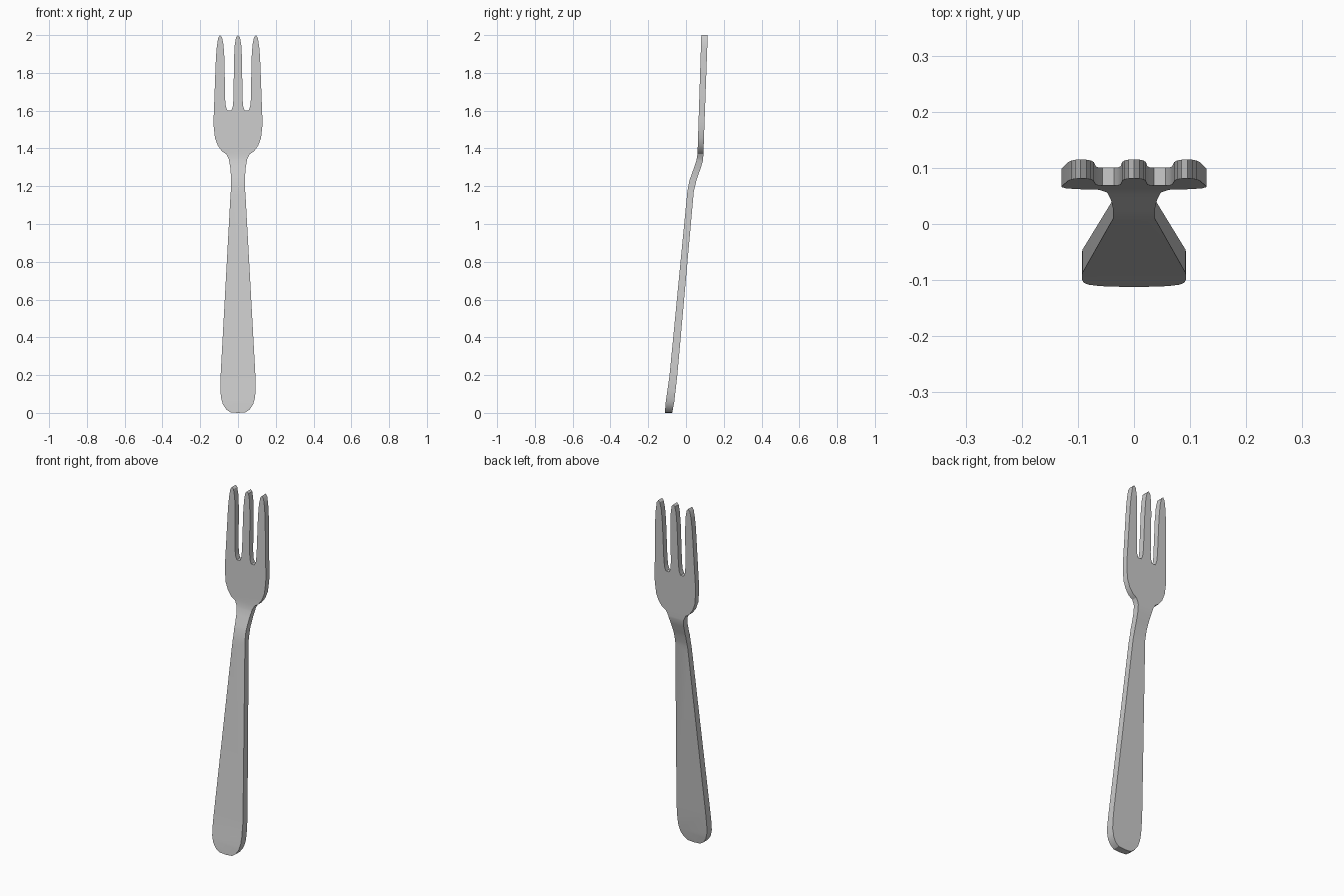
import bpy, bmesh

# Half outline of the fork (x, z), from handle butt round to centre tine tip
HALF = [(0.04, 0.003), (0.062, 0.018), (0.08, 0.045), (0.09, 0.08), (0.093, 0.12),
        (0.092, 0.2), (0.041, 1.13), (0.037, 1.19), (0.037, 1.25), (0.041, 1.30), (0.049, 1.345),
        (0.062, 1.37), (0.085, 1.385), (0.107, 1.415), (0.122, 1.455), (0.129, 1.52),
        (0.129, 1.56), (0.117, 1.88), (0.112, 1.94), (0.105, 1.985), (0.095, 2.0),
        (0.085, 1.99), (0.077, 1.95), (0.072, 1.88), (0.068, 1.66), (0.064, 1.62),
        (0.056, 1.60), (0.036, 1.60), (0.028, 1.62), (0.024, 1.66), (0.021, 1.88),
        (0.017, 1.95), (0.010, 1.99)]

# Side profile: (z, y) of the front and back surfaces
FRONT = [(0.0, -0.112), (0.06, -0.107), (0.2, -0.087), (1.17, 0.007), (1.23, 0.018),
         (1.30, 0.043), (1.335, 0.055), (1.37, 0.061), (2.0, 0.081)]
BACK = [(0.0, -0.073), (0.06, -0.062), (0.2, -0.046), (1.17, 0.041), (1.23, 0.055),
        (1.30, 0.079), (1.335, 0.090), (1.37, 0.092), (2.0, 0.115)]


def profile_y(profile, z):
    for (z0, y0), (z1, y1) in zip(profile, profile[1:]):
        if z <= z1:
            return y0 + (y1 - y0) * (z - z0) / (z1 - z0)
    return profile[-1][1]


# Flat silhouette, mirrored about x = 0
outline = [(0.0, 0.0)] + HALF + [(0.0, 2.0)] + [(-x, z) for x, z in reversed(HALF)]
bm = bmesh.new()
bm.faces.new([bm.verts.new((x, 0, z)) for x, z in outline])

# Cut across at each bend
for z, _ in FRONT[1:-1]:
    bmesh.ops.bisect_plane(bm, geom=bm.verts[:] + bm.edges[:] + bm.faces[:], dist=1e-5,
                           plane_co=(0, 0, z), plane_no=(0, 0, 1))

# Thicken, then bend both surfaces along the side profile
res = bmesh.ops.extrude_face_region(bm, geom=bm.faces[:], use_keep_orig=True)
back = {g for g in res["geom"] if isinstance(g, bmesh.types.BMVert)}
for v in bm.verts:
    v.co.y = profile_y(BACK if v in back else FRONT, v.co.z)
bmesh.ops.recalc_face_normals(bm, faces=bm.faces[:])

mesh = bpy.data.meshes.new("fork")
bm.to_mesh(mesh)
bm.free()
fork = bpy.data.objects.new("fork", mesh)
bpy.context.collection.objects.link(fork)
bpy.context.view_layer.objects.active = fork
fork.select_set(True)
bpy.ops.object.shade_smooth_by_angle(angle=0.5)
